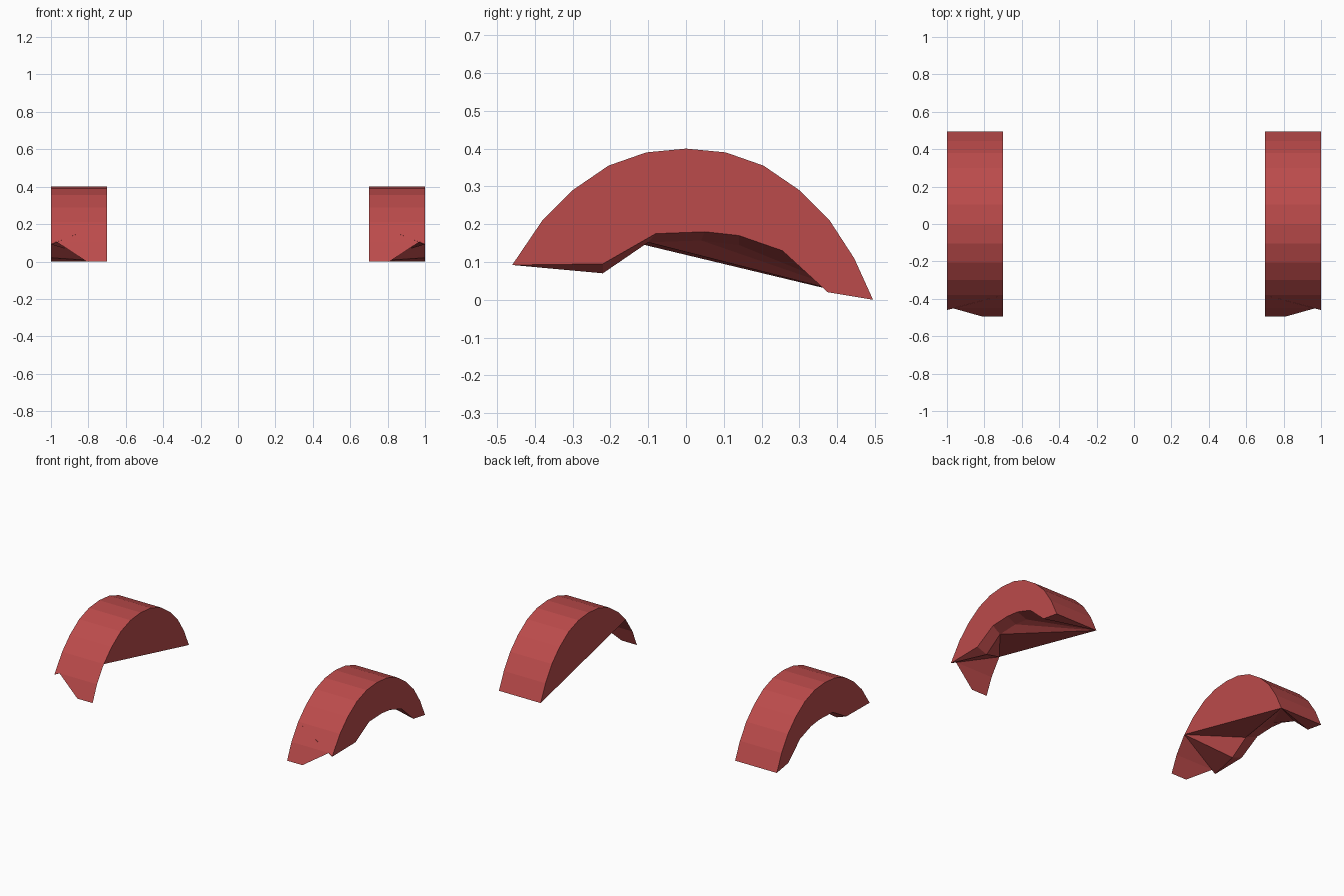
import bpy, bmesh

if "Cube" in bpy.data.objects:
    bpy.data.objects.remove(bpy.data.objects["Cube"])

X_IN, X_OUT, X_LIP = 0.70, 1.0, 0.93
mat = bpy.data.materials.new("red_paint")
mat.diffuse_color = (0.50, 0.07, 0.07, 1)
mat.use_nodes = True
mat.node_tree.nodes["Principled BSDF"].inputs["Base Color"].default_value = mat.diffuse_color

# side profiles as (y, z), front to back
arc = [(-.38, .21), (-.30, .29), (-.205, .355), (-.105, .39), (0, .40), (.105, .39),
       (.205, .355), (.30, .29), (.38, .21), (.445, .11), (.495, 0)]
lip = [(-.46, .092), (-.22, .095), (-.08, .175), (.05, .18), (.14, .17),
       (.255, .13), (.375, .02)]
under = [(-.22, .07), (-.10, .152), (.04, .157), (.14, .145)]

bm = bmesh.new()


def row(x, pts):
    return [bm.verts.new((x, y, z)) for y, z in pts]


# curved top
inner, outer = row(X_IN, arc), row(X_OUT, arc)
for i in range(len(arc) - 1):
    bm.faces.new((inner[i], outer[i], outer[i + 1], inner[i + 1]))

# flat sides: inner one closed by a straight chord, outer one with a wheel arch
edge = row(X_OUT, lip)
bm.faces.new(inner)
bm.faces.new(outer + edge[::-1])

# thin front flap with a slanted lower corner
a, b = row(X_IN, [(-.45, .105), (-.495, 0)])
c, = row(.97, [(-.45, .105)])
d, = row(.81, [(-.495, 0)])
bm.faces.new((inner[0], a, c, edge[0], outer[0]))
bm.faces.new((a, b, d, c))

# rolled lip and underside running to the inner chord
mid = row(X_LIP, under)
ring = [edge[0]] + mid + [edge[5]]
for i in range(5):
    quad = [edge[i], edge[i + 1], ring[i + 1], ring[i]]
    bm.faces.new(list(dict.fromkeys(quad)))
front, back = inner[0], inner[-1]
for i in range(2):
    bm.faces.new((front, ring[i], ring[i + 1]))
bm.faces.new((front, ring[2], back))
for i in range(2, 5):
    bm.faces.new((back, ring[i], ring[i + 1]))
bm.faces.new((back, edge[5], edge[6]))
bm.faces.new((back, edge[6], outer[-1]))

bmesh.ops.recalc_face_normals(bm, faces=bm.faces[:])
mesh = bpy.data.meshes.new("fenders")
bm.to_mesh(mesh)
bm.free()
mesh.materials.append(mat)
obj = bpy.data.objects.new("fenders", mesh)
bpy.context.collection.objects.link(obj)

# left fender
obj.modifiers.new("Mirror", 'MIRROR').use_axis[0] = True
